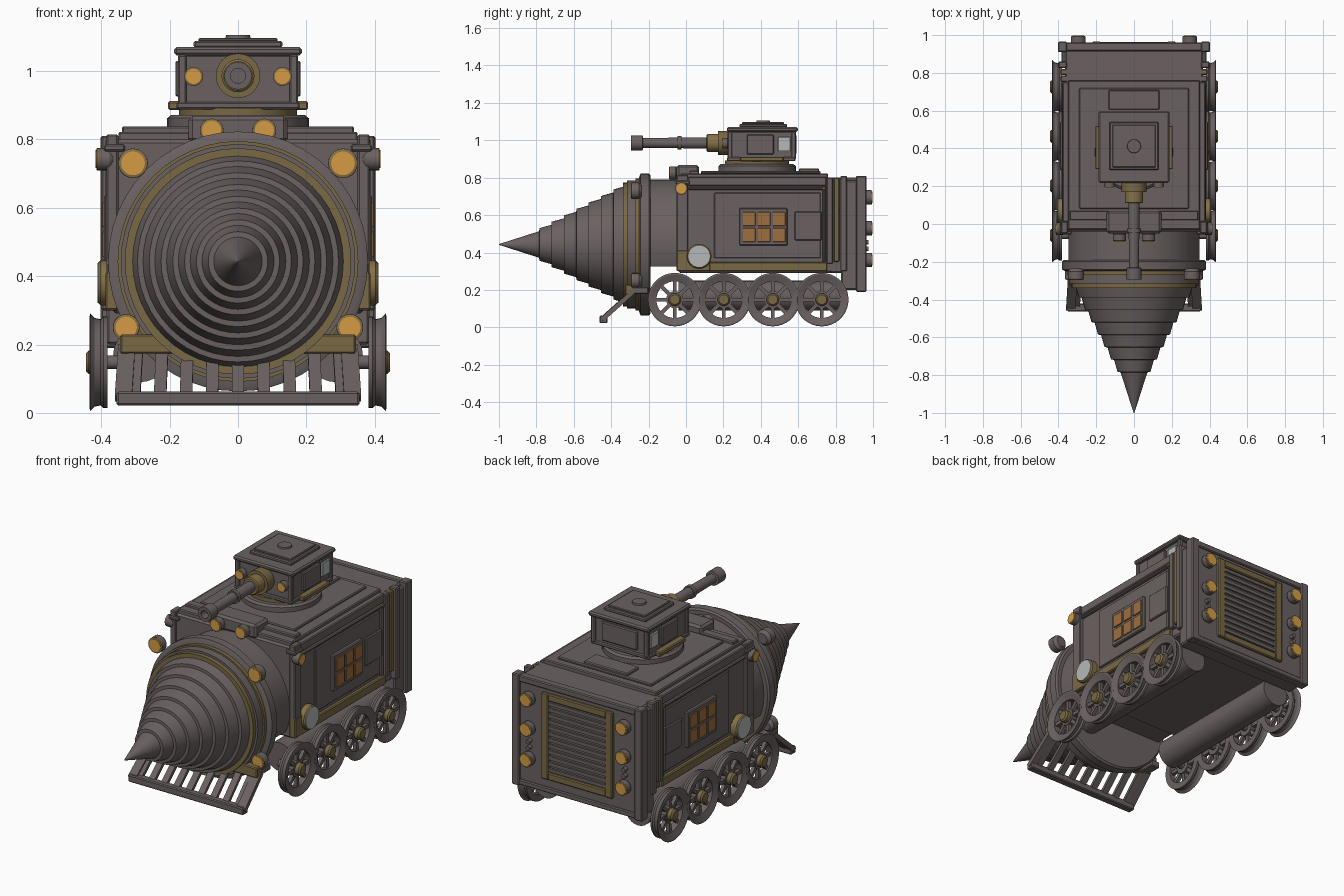
import bpy, bmesh, math
from mathutils import Vector, Matrix

if "Cube" in bpy.data.objects:
    bpy.data.objects.remove(bpy.data.objects["Cube"])


def material(name, rgb):
    m = bpy.data.materials.new(name)
    m.diffuse_color = (*rgb, 1)
    m.use_nodes = True
    m.node_tree.nodes["Principled BSDF"].inputs["Base Color"].default_value = m.diffuse_color
    return m


IRON = material("dark iron", (0.146, 0.121, 0.12))
BRASS = material("aged brass", (0.19, 0.138, 0.058))
GOLD = material("bright brass", (0.235, 0.165, 0.062))
AMBER = material("amber lens", (0.66, 0.33, 0.06))
PANE = material("orange pane", (0.34, 0.157, 0.05))
GLASS = material("pale glass", (0.47, 0.48, 0.48))


def finish(name, bm, mat, smooth=False):
    bmesh.ops.recalc_face_normals(bm, faces=bm.faces[:])
    me = bpy.data.meshes.new(name)
    bm.to_mesh(me)
    bm.free()
    me.materials.append(mat)
    if smooth:
        me.shade_smooth()
        me.set_sharp_from_angle(angle=math.radians(32))
    ob = bpy.data.objects.new(name, me)
    bpy.context.collection.objects.link(ob)
    return ob


def box(name, x, y, z, mat=IRON, bevel=0.005):
    """Bevelled block from (min, max) ranges."""
    bm = bmesh.new()
    size = [abs(r[1] - r[0]) for r in (x, y, z)]
    mid = [(r[0] + r[1]) / 2 for r in (x, y, z)]
    bmesh.ops.create_cube(bm, size=1, matrix=Matrix.Translation(mid) @ Matrix.Diagonal((*size, 1)))
    bevel = min(bevel, min(size) * 0.3)
    bmesh.ops.bevel(bm, geom=bm.edges[:], offset=bevel, segments=1, profile=0.5, affect='EDGES')
    return finish(name, bm, mat)


def pair(name, x, y, z, mat=IRON, bevel=0.005):
    """The same block on both sides."""
    for s, side in ((-1, "left"), (1, "right")):
        box(f"{name}_{side}", (s * x[0], s * x[1]), y, z, mat, bevel)


def bar(name, p0, p1, w, h, mat=IRON):
    """Square bar between two points."""
    p0, p1 = Vector(p0), Vector(p1)
    d = p1 - p0
    rot = d.to_track_quat('Z', 'X').to_matrix().to_4x4()
    bm = bmesh.new()
    bmesh.ops.create_cube(bm, size=1, matrix=Matrix.Translation((p0 + p1) / 2) @ rot
                          @ Matrix.Diagonal((w, h, d.length, 1)))
    return finish(name, bm, mat)


def lathe(name, profile, pos, axis, mat=IRON, seg=32, closed=False, cut_z=None):
    """Turned part: profile of (radius, distance along axis)."""
    rot = Vector((0, 0, 1)).rotation_difference(Vector(axis))
    bm = bmesh.new()
    rings = []
    for r, t in profile:
        rings.append([bm.verts.new(Vector(pos) + rot @ Vector((
            r * math.cos(2 * math.pi * i / seg), r * math.sin(2 * math.pi * i / seg), t)))
            for i in range(seg)])
    for a, b in zip(rings, rings[1:] + (rings[:1] if closed else [])):
        for i in range(seg):
            j = (i + 1) % seg
            bm.faces.new((a[i], a[j], b[j], b[i]))
    if not closed:
        bm.faces.new(rings[0])
        bm.faces.new(rings[-1])
    if cut_z is not None:
        bmesh.ops.bisect_plane(bm, geom=bm.verts[:] + bm.edges[:] + bm.faces[:],
                               plane_co=(0, 0, cut_z), plane_no=(0, 0, 1), clear_inner=True)
        bmesh.ops.holes_fill(bm, edges=bm.edges[:])
    return finish(name, bm, mat, True)


def lamp(name, pos, axis, r, depth):
    """Iron housing, brass rim and flat amber lens."""
    lathe(name + "_housing", [(r * 0.7, 0), (r * 1.06, depth * 0.3), (r * 1.06, depth * 0.88)], pos, axis, IRON, 20)
    lathe(name + "_rim", [(r * 1.05, depth * 0.8), (r * 1.05, depth * 0.97), (r * 0.95, depth)], pos, axis, GOLD, 20)
    lathe(name + "_lens", [(r * 0.85, depth * 0.9), (r * 0.85, depth * 1.04)], pos, axis, AMBER, 20)


FRONT, BACK, UP = (0, -1, 0), (0, 1, 0), (0, 0, 1)
ZC = 0.443
CENTRE = (0, 0, ZC)

# Stepped drill with its collar
prof = [(0.002, -1.0)]
for i in range(8):
    y, r = -0.785 + 0.066 * i, 0.087 + 0.0345 * i
    prof += [(r - 0.016, y), (r, y + 0.001)]
lathe("drill", prof[:-1], CENTRE, BACK, IRON, 48)
lathe("drill_collar", [(0.322, -0.335), (0.322, -0.2)], CENTRE, BACK, IRON, 48)
lathe("drill_ring_front", [(0.3, -0.338), (0.331, -0.338), (0.331, -0.312), (0.3, -0.312)], CENTRE, BACK, BRASS, 48, True)
lathe("drill_ring_mid", [(0.3, -0.315), (0.343, -0.315), (0.343, -0.265), (0.3, -0.265)], CENTRE, BACK, IRON, 48, True)
lathe("drill_ring_rear", [(0.3, -0.27), (0.352, -0.27), (0.352, -0.245), (0.3, -0.245)], CENTRE, BACK, BRASS, 48, True)
lathe("drill_flange", [(0.362, -0.25), (0.38, -0.242), (0.38, -0.198), (0.37, -0.19)], CENTRE, BACK, IRON, 48)
lathe("drill_barrel", [(0.348, -0.2), (0.348, 0.0)], CENTRE, BACK, IRON, 48, cut_z=0.326)

# Hull and roof
box("hull", (-0.365, 0.365), (-0.04, 0.79), (0.29, 0.80), IRON, 0.01)
box("roof_edge", (-0.35, 0.35), (-0.03, 0.76), (0.795, 0.822))
box("roof_panel", (-0.29, 0.29), (0.08, 0.72), (0.82, 0.836))
box("roof_front_bar", (-0.34, 0.34), (0.02, 0.07), (0.815, 0.838))
box("roof_hatch", (-0.135, 0.135), (0.605, 0.71), (0.83, 0.85))
box("roof_lamp_box", (-0.145, 0.145), (-0.05, 0.07), (0.79, 0.868), IRON, 0.012)
for s, side in ((-1, "left"), (1, "right")):
    lamp(f"roof_lamp_{side}", (s * 0.077, -0.04, 0.826), FRONT, 0.033, 0.05)

# Side walls: posts, trims, panels
pair("front_post", (0.35, 0.385), (-0.05, 0.012), (0.30, 0.815))
pair("front_post_cap", (0.33, 0.392), (-0.055, 0.02), (0.765, 0.785))
pair("rear_post", (0.35, 0.388), (0.752, 0.785), (0.34, 0.80))
pair("rear_brass_post", (0.35, 0.388), (0.79, 0.82), (0.35, 0.80), BRASS)
pair("thin_post", (0.36, 0.38), (0.73, 0.745), (0.35, 0.75))
pair("corner_stud", (0.36, 0.386), (0.725, 0.748), (0.732, 0.754), BRASS)
pair("upper_trim", (0.36, 0.382), (0.012, 0.73), (0.735, 0.75))
pair("top_rail", (0.34, 0.378), (0.012, 0.752), (0.755, 0.805))
pair("lower_band", (0.35, 0.384), (-0.05, 0.755), (0.30, 0.35), BRASS)
pair("lower_band_front", (0.35, 0.388), (-0.05, 0.13), (0.30, 0.412), BRASS)
pair("side_panel", (0.36, 0.374), (0.15, 0.72), (0.37, 0.72))
pair("side_hatch", (0.365, 0.385), (0.58, 0.725), (0.465, 0.62))
pair("window_frame", (0.365, 0.392), (0.285, 0.542), (0.437, 0.637))
for i in range(3):
    for k in range(2):
        y, z = 0.304 + 0.08 * i, 0.457 + 0.086 * k
        pair(f"window_pane_{i}_{k}", (0.390, 0.398), (y, y + 0.067), (z, z + 0.073), PANE, 0.002)
for s, side in ((-1, "left"), (1, "right")):
    lathe(f"porthole_ring_{side}", [(0.066, 0.37), (0.066, 0.402), (0.06, 0.408)], (0, 0.07, 0.38), (s, 0, 0), GOLD)
    lathe(f"porthole_glass_{side}", [(0.06, 0.402), (0.059, 0.411)], (0, 0.07, 0.38), (s, 0, 0), GLASS)
    lamp(f"side_lamp_{side}", (s * 0.36, -0.025, 0.742), (s, 0, 0), 0.031, 0.054)
    # Four lamps around the drill flange
    lamp(f"upper_lamp_{side}", (s * 0.307, -0.235, 0.73), FRONT, 0.041, 0.058)
    lamp(f"lower_lamp_{side}", (s * 0.327, -0.235, 0.25), FRONT, 0.037, 0.058)

# Rear block with grille and lamps
box("rear_neck", (-0.365, 0.365), (0.77, 0.92), (0.29, 0.80), IRON, 0.008)
box("rear_block", (-0.385, 0.385), (0.83, 0.95), (0.20, 0.785), IRON, 0.008)
pair("rear_corner_post", (0.355, 0.402), (0.91, 0.965), (0.19, 0.81))
pair("rear_inner_post", (0.355, 0.40), (0.825, 0.86), (0.30, 0.81))
box("rear_top_bar", (-0.36, 0.36), (0.915, 0.96), (0.77, 0.805))
box("rear_bottom_bar", (-0.36, 0.36), (0.915, 0.96), (0.195, 0.225))
pair("grille_frame_side", (0.175, 0.22), (0.94, 0.966), (0.27, 0.75), BRASS)
for z in (0.27, 0.71):
    box("grille_frame_cross", (-0.18, 0.18), (0.94, 0.964), (z, z + 0.04), BRASS)
for i in range(12):
    z = 0.326 + 0.0335 * i
    bar("grille_slat", (-0.175, 0.952, z), (0.175, 0.952, z), 0.019, 0.018)
for s in (-1, 1):
    for z in (0.695, 0.53, 0.36):
        lamp("rear_lamp", (s * 0.295, 0.945, z), BACK, 0.036, 0.05)
    for z in (0.42, 0.455):
        lathe("rear_knob", [(0.012, 0), (0.012, 0.03)], (s * 0.295, 0.945, z), BACK, IRON, 12)

# Turret
TC = (0, 0.38, 0)
lathe("turret_base", [(0.207, 0.82), (0.207, 0.862), (0.195, 0.872)], TC, UP, IRON, 40)
lathe("turret_ring", [(0.172, 0.87), (0.172, 0.892)], TC, UP, BRASS, 40)
box("turret_floor", (-0.18, 0.18), (0.22, 0.585), (0.888, 0.91))
box("turret_body", (-0.168, 0.168), (0.232, 0.578), (0.90, 1.05), IRON, 0.008)
box("turret_roof", (-0.187, 0.187), (0.218, 0.598), (1.045, 1.07), IRON, 0.008)
box("turret_roof_step", (-0.13, 0.13), (0.285, 0.54), (1.068, 1.088))
box("turret_roof_top", (-0.115, 0.115), (0.30, 0.525), (1.085, 1.097))
lathe("turret_roof_button", [(0.038, 1.09), (0.035, 1.106)], (0, 0.412, 0), UP, IRON, 24)
pair("turret_trim", (0.165, 0.205), (0.29, 0.52), (0.886, 0.912), BRASS)
pair("turret_side_panel", (0.16, 0.183), (0.325, 0.47), (0.925, 1.03))
pair("turret_window", (0.162, 0.178), (0.493, 0.559), (0.942, 1.018), GLASS, 0.002)
box("turret_rear_panel", (-0.11, 0.11), (0.56, 0.59), (0.925, 1.03))
for s, side in ((-1, "left"), (1, "right")):
    lamp(f"turret_lamp_{side}", (s * 0.13, 0.24, 0.984), FRONT, 0.026, 0.045)
    for y in (0.234, 0.576):
        box(f"turret_corner_post_{side}", (s * 0.15, s * 0.176), (y - 0.013, y + 0.013), (0.90, 1.048))

# Gun
GP = (0, 0, 0.986)
lathe("gun_collar", [(0.065, 0.17), (0.065, 0.215), (0.06, 0.245)], GP, BACK, BRASS)
lathe("gun_sleeve", [(0.042, 0.11), (0.048, 0.115), (0.048, 0.18)], GP, BACK, GOLD)
lathe("gun_barrel", [(0.026, -0.24), (0.03, 0.12)], GP, BACK, IRON, 24)
lathe("gun_band", [(0.036, -0.045), (0.036, -0.025)], GP, BACK, IRON, 24)
lathe("gun_muzzle", [(0.022, -0.25), (0.022, -0.295), (0.04, -0.295), (0.04, -0.232), (0.025, -0.23)], GP, BACK, IRON, 24)

# Wheels, axles and side tubes
for s, side in ((-1, "left"), (1, "right")):
    out = (s, 0, 0)
    lathe(f"side_tube_{side}", [(0.08, -0.04), (0.08, 0.83)], (s * 0.285, 0, 0.17), BACK, IRON, 24)
    for k in range(4):
        p = Vector((0, -0.06 + 0.262 * k, 0.148))
        lathe(f"wheel_rim_{side}_{k}", [(0.098, 0.382), (0.134, 0.382), (0.134, 0.394), (0.126, 0.402), (0.13, 0.42),
                                        (0.143, 0.432), (0.135, 0.434), (0.098, 0.42)], p, out, IRON, 36, True)
        lathe(f"wheel_boss_{side}_{k}", [(0.046, 0.385), (0.046, 0.415)], p, out, IRON, 20)
        lathe(f"wheel_hub_{side}_{k}", [(0.034, 0.41), (0.034, 0.437), (0.026, 0.445)], p, out, BRASS, 16)
        lathe(f"axle_{side}_{k}", [(0.02, 0.3), (0.02, 0.39)], p, out, IRON, 12)
        for n in range(8):
            a = math.pi / 4 * n
            d = Vector((0, math.cos(a), math.sin(a)))
            x = Vector((s * 0.402, 0, 0))
            bar("spoke", p + x + d * 0.035, p + x + d * 0.105, 0.02, 0.02)

# Sloping front guard
box("guard_top_bar", (-0.345, 0.345), (-0.325, -0.28), (0.173, 0.23), BRASS)
box("guard_bottom_bar", (-0.355, 0.355), (-0.462, -0.42), (0.022, 0.062))
for i in range(-4, 5):
    bar("guard_slat", (0.074 * i, -0.29, 0.185), (0.076 * i, -0.44, 0.045), 0.018, 0.036)
pair("guard_arm", (0.29, 0.345), (-0.30, -0.2), (0.178, 0.215))
for s in (-1, 1):
    bar("guard_side", (s * 0.325, -0.285, 0.19), (s * 0.335, -0.45, 0.042), 0.025, 0.05)
